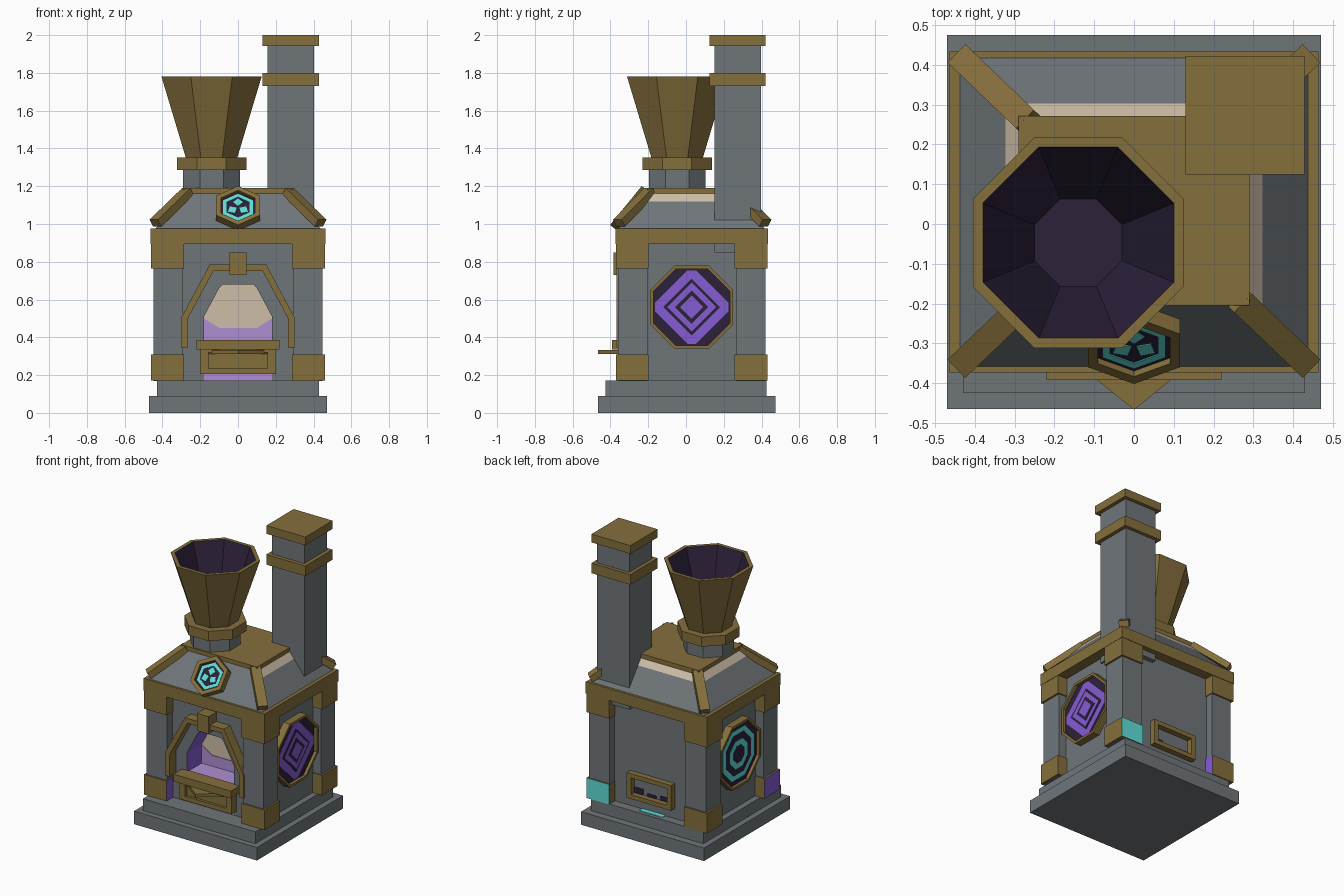
import bpy, bmesh, math
from mathutils import Vector

if "Cube" in bpy.data.objects:
    bpy.data.objects.remove(bpy.data.objects["Cube"])


def material(name, rgb):
    m = bpy.data.materials.new(name)
    lin = [(c / 255 / 12.92) if c < 11 else ((c / 255 + 0.055) / 1.055) ** 2.4 for c in rgb]
    m.diffuse_color = (*lin, 1)
    m.use_nodes = True
    m.node_tree.nodes["Principled BSDF"].inputs["Base Color"].default_value = m.diffuse_color
    return m


STONE = material("stone grey", (111, 118, 121))
BRASS = material("aged brass", (133, 111, 60))
DARK = material("dark violet", (44, 33, 58))
PURPLE = material("glow purple", (134, 92, 212))
LAV = material("ember lavender", (175, 143, 210))
TEAL = material("rune teal", (95, 222, 216))
TAN = material("ash tan", (205, 190, 167))

MAP = {'xz': lambda u, v, w: (u, w, v), 'yz': lambda u, v, w: (w, u, v), 'xy': lambda u, v, w: (u, v, w)}


def finish(name, bm, mats, rule=None):
    bmesh.ops.recalc_face_normals(bm, faces=bm.faces)
    if rule:
        for f in bm.faces:
            f.material_index = rule(f.calc_center_median(), f.normal)
    me = bpy.data.meshes.new(name)
    bm.to_mesh(me)
    bm.free()
    for m in (mats if isinstance(mats, (list, tuple)) else [mats]):
        me.materials.append(m)
    ob = bpy.data.objects.new(name, me)
    bpy.context.collection.objects.link(ob)
    return ob


def loft(name, loops, mats, rule=None, closed=False):
    """Skin a list of vertex loops; cap the ends, or join last to first."""
    bm = bmesh.new()
    rows = [[bm.verts.new(p) for p in lp] for lp in loops]
    n = len(rows[0])
    pairs = list(zip(rows, rows[1:])) + ([(rows[-1], rows[0])] if closed else [])
    for a, b in pairs:
        for i in range(n):
            j = (i + 1) % n
            bm.faces.new((a[i], a[j], b[j], b[i]))
    if not closed:
        bm.faces.new(rows[0])
        bm.faces.new(rows[-1])
    return finish(name, bm, mats, rule)


def prism(name, pts, plane, a, b, mats, rule=None):
    f = MAP[plane]
    return loft(name, [[f(u, v, w) for u, v in pts] for w in (a, b)], mats, rule)


def ring(name, outer, inner, plane, a, b, mat):
    f = MAP[plane]
    return loft(name, [[f(u, v, w) for u, v in p] for p, w in
                       ((outer, a), (outer, b), (inner, b), (inner, a))], mat, closed=True)


def rect(u0, u1, v0, v1):
    return [(u0, v0), (u1, v0), (u1, v1), (u0, v1)]


def box(name, x0, x1, y0, y1, z0, z1, mats, rule=None):
    return prism(name, rect(x0, x1, y0, y1), 'xy', z0, z1, mats, rule)


def poly(n, r, cu=0, cv=0, turn=0.0):
    return [(cu + r * math.cos(turn + math.tau * i / n), cv + r * math.sin(turn + math.tau * i / n)) for i in range(n)]


def octa(apothem, cu, cv):
    return poly(8, apothem / math.cos(math.pi / 8), cu, cv, math.pi / 8)


# stepped base
box("base_slab", -.47, .47, -.465, .475, 0, .09, STONE)
box("base_step", -.43, .43, -.425, .425, .09, .172, STONE)

# body: rear block plus front wall with arched fire opening
box("body_block", -.39, .39, -.13, .365, .17, .95, STONE)
half = [(.18, .17), (.18, .51), (.10, .66), (.08, .68)]
opening = half + [(-x, z) for x, z in reversed(half)]
prism("front_wall", [(-.39, .17), (-.39, .95), (.39, .95), (.39, .17)] + opening, 'xz', -.30, -.13, [STONE, PURPLE],
      lambda c, n: int(abs(c.x) < .185 and abs(n.y) < .5 and .2 < c.z < .7))
prism("fire_back", opening, 'xz', -.135, -.128, TAN)
prism("fire_back_glow", [(-.18, .36), (.18, .36), (.18, .50), (.10, .45), (-.10, .45), (-.18, .50)],
      'xz', -.139, -.134, LAV)
box("fire_bed", -.18, .18, -.30, -.13, .17, .375, LAV)

# corner posts with brass caps; a few low cap faces are painted
for sx in (-1, 1):
    for back in (0, 1):
        y0, y1 = (.265, .42) if back else (-.36, -.205)
        xs = sorted((sx * .292, sx * .448))
        nm = ("back" if back else "front") + ("_right" if sx > 0 else "_left")
        box(nm + "_post", *xs, y0, y1, .17, .95, STONE)
        xc = sorted((sx * .287, sx * .461))
        yc = (.258, .431) if back else (-.37, -.198)
        box(nm + "_top_cap", *xc, *yc, .765, .96, BRASS)

        def paint(c, n, sx=sx, back=back):
            if sx > 0:
                return 2 if back and n.y > .9 else 0
            if n.x > .9 or (n.x < -.9 and not back):
                return 1
            return 0
        box(nm + "_foot_cap", *xc, *yc, .171, .31, [BRASS, PURPLE, TEAL], paint)
box("cornice_band", -.463, .463, -.373, .434, .893, .975, BRASS)

# arch frame, keystone
oa = [(.30, .345), (.30, .505), (.15, .785)]
ia = [(.265, .345), (.265, .50), (.13, .752)]
arch = oa + [(-x, z) for x, z in reversed(oa)] + [(-x, z) for x, z in ia] + [(x, z) for x, z in reversed(ia)]
prism("arch_frame", arch, 'xz', -.368, -.295, BRASS)
box("keystone", -.045, .045, -.385, -.30, .73, .85, BRASS)

# hearth bar, pointed ledge, ash drawer
box("hearth_bar", -.22, .22, -.392, -.29, .335, .385, BRASS)
prism("hearth_ledge", [(-.19, -.31), (.19, -.31), (.095, -.39), (0, -.467), (-.095, -.39)], 'xy', .312, .334, BRASS)
ring("drawer_frame", rect(-.2, .2, .205, .34), rect(-.155, .155, .235, .32), 'xz', -.355, -.295, BRASS)
box("drawer_front", -.16, .16, -.338, -.30, .23, .325, BRASS)

# roof: lower and upper tier, ash-coloured upper tier except in front
def roof_loop(t):
    x, z = .44 - .15 * t, .972 + .19 * t
    return [(-x, -.36 + .155 * t, z), (x, -.36 + .155 * t, z), (x, .42 - .15 * t, z), (-x, .42 - .15 * t, z)]


loft("roof", [roof_loop(t) for t in (0, .78, 1)], [STONE, TAN],
     lambda c, n: int(c.z > 1.125 and n.y > -.3))
box("roof_plate", -.29, .29, -.205, .272, 1.157, 1.19, BRASS)

# hip beams on the roof corners
for sx in (-1, 1):
    for ya, yb, nm in ((-.355, -.19, "front"), (.42, .255, "back")):
        p0, p1 = Vector((sx * .437, ya, 1.005)), Vector((sx * .265, yb, 1.172))
        d = (p1 - p0).normalized()
        s = d.cross(Vector((0, 0, 1))).normalized() * .032
        u = s.normalized().cross(d) * .022
        loft(nm + ("_right" if sx > 0 else "_left") + "_hip_beam",
             [[p + s + u, p - s + u, p - s - u, p + s - u] for p in (p0, p1)], BRASS)

# chimney
box("chimney", .155, .402, .15, .398, .85, 1.96, STONE)
box("chimney_collar", .13, .428, .124, .422, 1.73, 1.80, BRASS)
box("chimney_cap", .13, .428, .124, .422, 1.943, 2.0, BRASS)

# hopper funnel
HX, HY = -.14, -.047
oct_loop = lambda a, z: [(x, y, z) for x, y in octa(a, HX, HY)]
loft("hopper_neck", [oct_loop(.15, 1.18), oct_loop(.15, 1.30)], STONE)
loft("hopper_collar", [oct_loop(.184, 1.285), oct_loop(.184, 1.352)], BRASS)
loft("hopper", [oct_loop(.133, 1.34), oct_loop(.265, 1.78), oct_loop(.24, 1.78), oct_loop(.11, 1.40)],
     [BRASS, DARK],
     lambda c, n: int(n.z > .1 and c.z < 1.77))

# side medallions: octagonal frames with stacked inlay plates
for s, nm in ((1, "right"), (-1, "left")):
    cy, cz = .03, .56
    ring(nm + "_medallion_frame", octa(.22, cy, cz), octa(.203, cy, cz), 'yz', s * .38, s * .44, BRASS)
    prism(nm + "_medallion_plate", octa(.205, cy, cz), 'yz', s * .385, s * .42, DARK)
    if s > 0:
        clipped = []
        for k in range(4):
            a = k * math.pi / 2
            c, si = math.cos(a), math.sin(a)
            for t in (-.022, .022):
                clipped.append((cy + .195 * c - t * si, cz + .195 * si + t * c))
        shapes = [(clipped, PURPLE)] + [(poly(4, r, cy, cz), m) for r, m in
                                        ((.15, DARK), (.13, PURPLE), (.088, DARK), (.062, PURPLE))]
    else:
        shapes = [(octa(r, cy, cz), m) for r, m in
                  ((.17, TEAL), (.137, DARK), (.095, TEAL), (.058, DARK))]
    for k, (pts, m) in enumerate(shapes):
        prism(f"{nm}_inlay_{k}", pts, 'yz', s * .419, s * (.422 + .002 * k), m)

# tilted hexagonal crest on the front roof slope
crest = [ring("crest_frame", poly(6, .133, turn=math.pi / 6), poly(6, .104, turn=math.pi / 6), 'xz', -.04, .02, BRASS),
         prism("crest_plate", poly(6, .106, turn=math.pi / 6), 'xz', -.022, .015, DARK),
         ring("crest_rune_ring", poly(6, .092, turn=math.pi / 6), poly(6, .07, turn=math.pi / 6), 'xz', -.025, -.02, TEAL)]
for k in range(3):
    a = math.pi / 2 + k * math.tau / 3
    pts = poly(4, .027, .034 * math.cos(a), .034 * math.sin(a), a)
    crest.append(prism(f"crest_rune_{k}", pts, 'xz', -.025, -.02, TEAL))
for ob in crest:
    ob.location = (0, -.287, 1.073)
    ob.rotation_euler = (-math.radians(39), 0, 0)

# back vent
ring("vent_frame", rect(-.17, .17, .24, .415), rect(-.138, .138, .27, .385), 'xz', .36, .405, BRASS)
for k, (x0, x1, z1) in enumerate(((-.138, -.06, .30), (-.03, .04, .29), (.07, .138, .31))):
    box(f"vent_soot_{k}", x0, x1, .362, .369, .27, z1, DARK)
box("vent_rune_strip", -.10, .08, .366, .40, .17, .176, TEAL)
